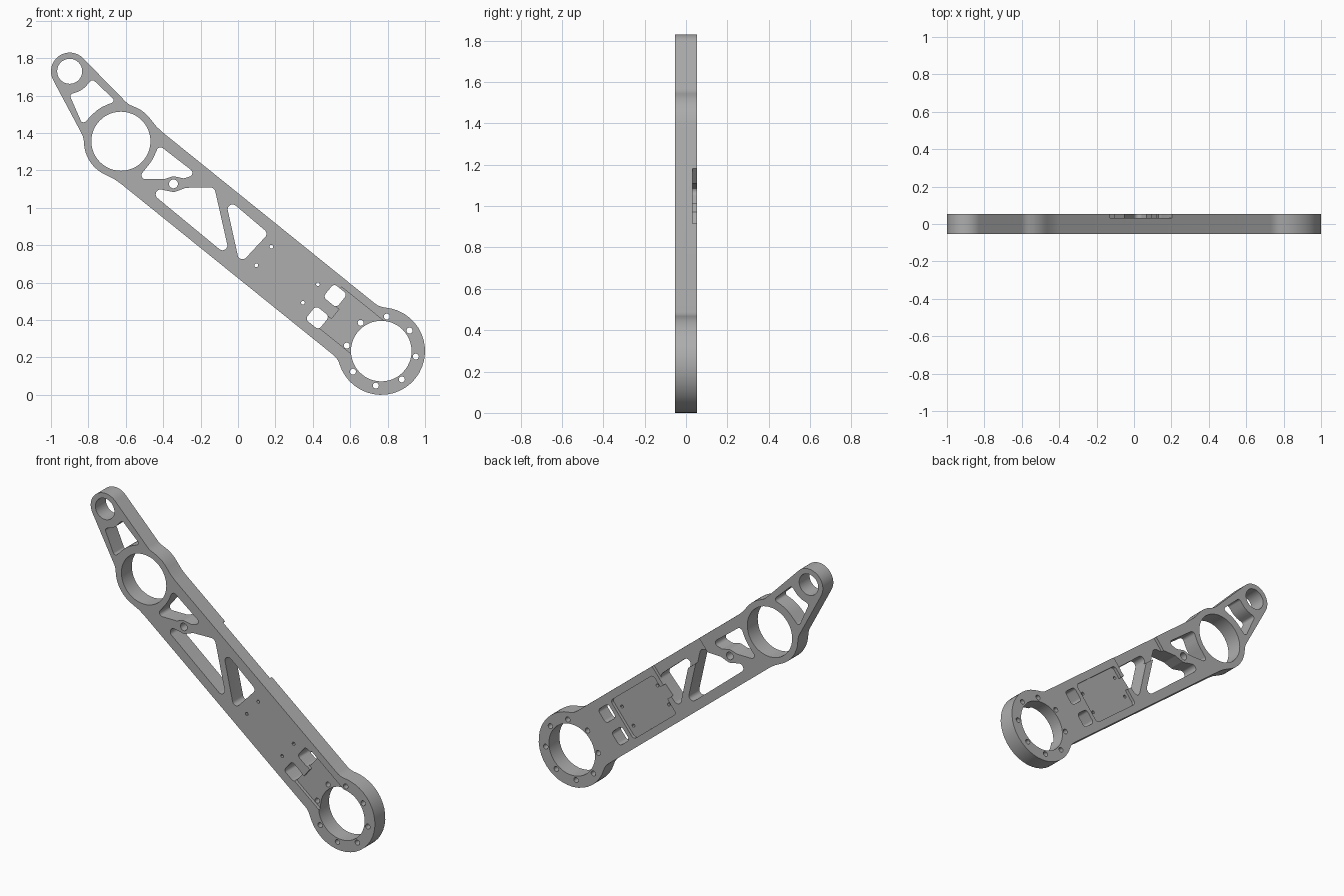
import bpy, bmesh, math
from mathutils import Vector as V

if "Cube" in bpy.data.objects:
    bpy.data.objects.remove(bpy.data.objects["Cube"])

HALF = 0.0525                       # half thickness of the plate
RING, HUB, TIP = V((-0.626, 1.356)), V((0.766, 0.234)), V((-0.9, 1.73))
AXIS = (HUB - RING).normalized()    # along the beam
SIDE = V((-AXIS.y, AXIS.x))         # across the beam


def from_ring(u, v):
    return RING + AXIS * u + SIDE * v


def from_hub(u, v):
    return HUB + AXIS * u + SIDE * v


def belt(circles, step=math.radians(9)):
    """Counter-clockwise outline wrapped round circles; negative radius = concave."""
    n = len(circles)
    angles = []
    for i, (c1, r1) in enumerate(circles):
        c2, r2 = circles[(i + 1) % n]
        d = V(c2) - V(c1)
        cosine = max(-1, min(1, (r1 - r2) / d.length))
        angles.append(math.atan2(d.y, d.x) - math.acos(cosine))
    points = []
    for i, (c, r) in enumerate(circles):
        if r == 0:
            points.append(V(c))
            continue
        a, turn = angles[i - 1], angles[i] - angles[i - 1]
        turn = turn % math.tau if r > 0 else -((-turn) % math.tau)
        if abs(turn) > math.tau - 0.3:
            turn = 0
        k = max(1, math.ceil(abs(turn) / step))
        for j in range(k + 1):
            t = a + turn * j / k
            p = V(c) + V((math.cos(t), math.sin(t))) * r
            if not points or (p - points[-1]).length > 5e-4:
                points.append(p)
    if (points[0] - points[-1]).length < 5e-4:
        points.pop()
    return points


def circle(c, r, n=40):
    return [V(c) + V((math.cos(math.tau * i / n), math.sin(math.tau * i / n))) * r
            for i in range(n)]


def rounded(corners, r):
    return belt([(c, r) for c in corners])


def slab(name, outline, y0, y1):
    """Closed solid from a counter-clockwise outline, faces pointing outwards."""
    bm = bmesh.new()
    a = [bm.verts.new((p.x, y0, p.y)) for p in outline]
    b = [bm.verts.new((p.x, y1, p.y)) for p in outline]
    bm.faces.new(a)
    bm.faces.new(b[::-1])
    for i in range(len(a)):
        j = (i + 1) % len(a)
        bm.faces.new((a[j], a[i], b[i], b[j]))
    mesh = bpy.data.meshes.new(name)
    bm.to_mesh(mesh)
    bm.free()
    ob = bpy.data.objects.new(name, mesh)
    bpy.context.scene.collection.objects.link(ob)
    return ob


def volume(mesh):
    bm = bmesh.new()
    bm.from_mesh(mesh)
    result = bm.calc_volume(signed=True)
    bm.free()
    return result


def cut(ob, outline, y0, y1):
    """Subtract a slab, keeping the first solver result that is sound."""
    cutter = slab("cutter", outline, y0, y1)
    cutter.hide_render = True
    before = volume(ob.data)
    for solver in ('EXACT', 'MANIFOLD', 'FLOAT'):
        mod = ob.modifiers.new("cut", 'BOOLEAN')
        mod.operation, mod.solver, mod.object = 'DIFFERENCE', solver, cutter
        bpy.context.view_layer.update()
        graph = bpy.context.evaluated_depsgraph_get()
        mesh = bpy.data.meshes.new_from_object(ob.evaluated_get(graph))
        ob.modifiers.remove(mod)
        if len(mesh.polygons) and 0.6 * before < volume(mesh) < before - 1e-6:
            ob.data = mesh
            break
    bpy.data.objects.remove(cutter)


def fillet(center, radius, line, direction, side, r):
    """Concave circle blending a disc into a straight edge at distance `line`."""
    n = V((-direction.y, direction.x)) * side
    along = math.sqrt((radius + r) ** 2 - (line + r) ** 2)
    return (center + direction * along + n * (line + r), -r)


def turned(v, a):
    return V((v.x * math.cos(a) - v.y * math.sin(a), v.x * math.sin(a) + v.y * math.cos(a)))


# Arm outline: hub, beam, ring and tapered tip
W = 0.177
tip_dir = (TIP - RING).normalized()
taper = math.asin(0.066 / (TIP - RING).length)
arm = slab("arm", belt([
    (HUB, 0.234),
    fillet(HUB, 0.234, W, -AXIS, -1, 0.1),
    fillet(RING, 0.198, W, AXIS, 1, 0.3),
    (RING, 0.198),
    fillet(RING, 0.198, 0.166, turned(tip_dir, taper), -1, 0.1),
    (TIP, 0.1),
    fillet(RING, 0.198, 0.166, turned(tip_dir, -taper), 1, 0.1),
    (RING, 0.198),
    fillet(RING, 0.198, W, AXIS, -1, 0.3),
    fillet(HUB, 0.234, W, -AXIS, 1, 0.1),
]), -HALF, HALF)

# Front step of the tip, following the ring
far = tip_dir * 0.8
across = V((-tip_dir.y, tip_dir.x)) * 0.2
cut(arm, belt([(RING + far - across, 0), (RING + far + across, 0), (RING, -0.2)]), -0.2, -0.031)

# Cable channel in front
cut(arm, [from_hub(u, v) for u, v in (
    (-0.06, -0.112), (-0.06, 0.134), (-0.38, 0.134), (-0.38, 0.034),
    (-0.315, 0.034), (-0.315, -0.034), (-0.38, -0.034), (-0.38, -0.112))], -0.2, -0.0325)

# Board seat and edge relief behind
cut(arm, belt([(from_ring(u, v), r) for u, v, r in (
    (0.97, -0.11, 0.02), (1.315, -0.11, 0.02), (1.315, 0.11, 0.02), (0.97, 0.11, 0.02),
    (0.95, 0.05, 0), (0.89, 0.05, 0), (0.89, -0.03, 0), (0.95, -0.03, 0))]), 0.0325, 0.2)
cut(arm, [from_ring(u, v) for u, v in
          ((0.496, 0.062), (0.921, 0.062), (0.921, 0.3), (0.496, 0.3))], 0.0325, 0.2)

# Round holes
BOSS = V((-0.345, 1.128))
through = [circle(HUB, 0.162, 48), circle(RING, 0.158, 48), circle(TIP, 0.067),
           circle(BOSS, 0.024, 20)]
for i in range(8):
    a = math.radians(81 + 45 * i)
    through.append(circle(HUB + V((math.cos(a), math.sin(a))) * 0.187, 0.016, 16))
for u in (0.98, 1.30):
    for v in (-0.062, 0.066):
        through.append(circle(from_ring(u, v), 0.01, 12))

# Lightening pockets
through += [
    belt([((-0.778, 1.666), 0.016), (TIP, -0.118), ((-0.88, 1.596), 0.016),
          ((-0.826, 1.473), 0.016), (RING, -0.209), ((-0.682, 1.575), 0.016)]),
    belt([((-0.414, 1.302), 0.021), (RING, -0.195), ((-0.495, 1.174), 0.021),
          ((-0.398, 1.174), 0.021), (BOSS, -0.04), ((-0.291, 1.179), 0.021),
          ((-0.265, 1.187), 0.021)]),
    belt([((-0.152, 1.078), 0.032), ((-0.275, 1.083), 0.024), (BOSS, -0.043),
          ((-0.414, 1.072), 0.026), ((-0.083, 0.799), 0.026)]),
    rounded([(-0.029, 0.992), (0.024, 0.751), (0.126, 0.861)], 0.026),
]

# Cable windows beside the hub
for v in (0.076, -0.076):
    s = 0.025
    through.append(rounded([from_hub(-0.378 + du, v + dv) for du, dv in
                            ((-s, -s), (s, -s), (s, s), (-s, s))], 0.021))
for shape in through:
    cut(arm, shape, -0.2, 0.2)

# Grey metal
metal = bpy.data.materials.new("grey_metal")
metal.diffuse_color = (0.42, 0.42, 0.42, 1)
metal.use_nodes = True
metal.node_tree.nodes["Principled BSDF"].inputs["Base Color"].default_value = metal.diffuse_color
arm.data.materials.clear()
arm.data.materials.append(metal)
for face in arm.data.polygons:
    face.material_index = 0
bpy.context.view_layer.objects.active = arm
arm.select_set(True)
bpy.ops.object.shade_smooth_by_angle(angle=math.radians(30))
